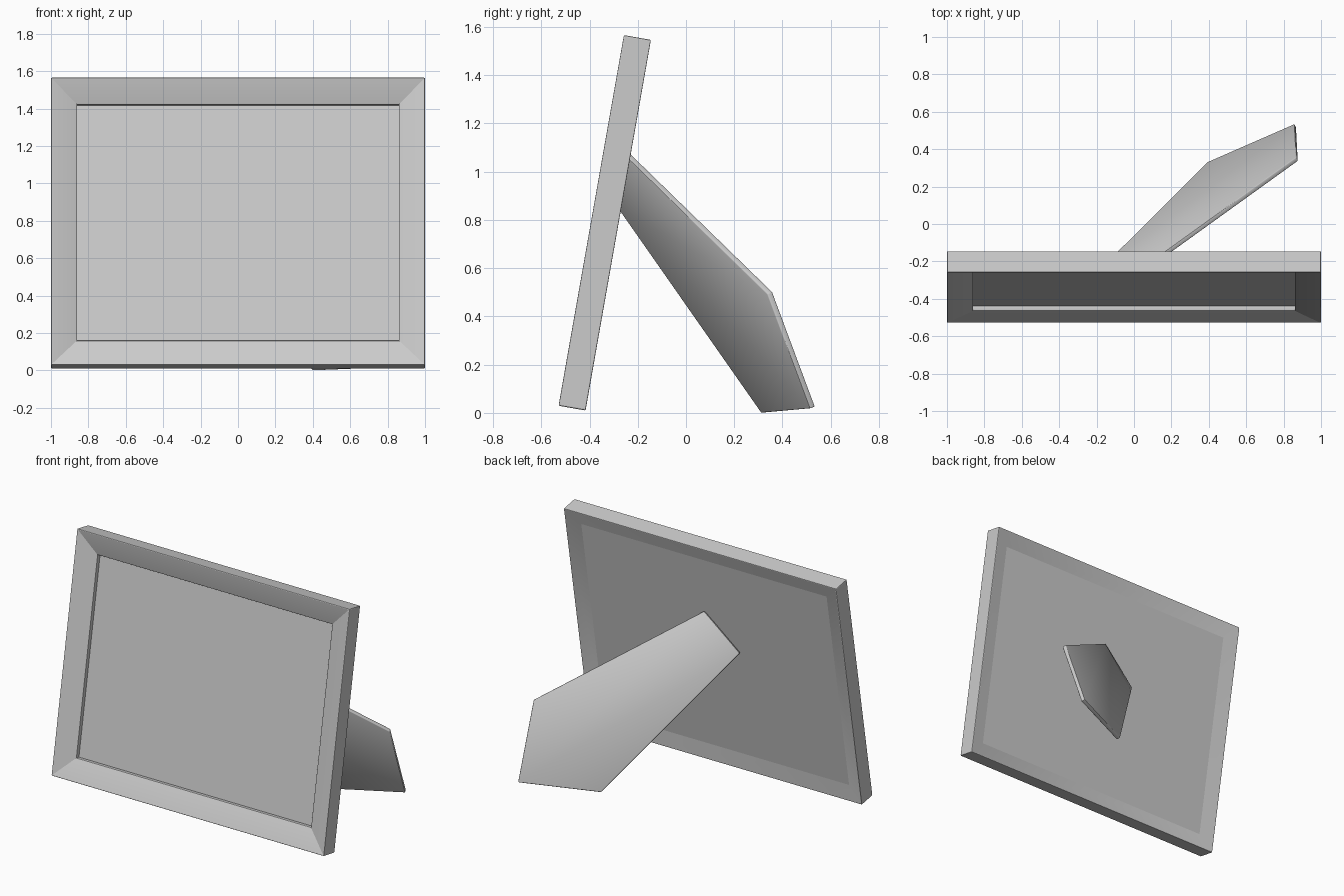
import bpy, bmesh, math
from mathutils import Matrix, Vector

cube = bpy.data.objects.get("Cube")
if cube:
    bpy.data.objects.remove(cube, do_unlink=True)

grey = bpy.data.materials.new("plain grey")
grey.use_nodes = True
colour = (0.6, 0.6, 0.6, 1)
grey.diffuse_color = colour
grey.node_tree.nodes["Principled BSDF"].inputs["Base Color"].default_value = colour

WIDTH, HEIGHT = 2.0, 1.56
LEAN = Matrix.Translation((0, -0.53, 0.03)) @ Matrix.Rotation(math.radians(-10), 4, 'X')


def finish(name, bm, matrix, bevel=0.0, smooth=22.5):
    """Soften convex edges, then turn the bmesh into a placed object."""
    bmesh.ops.recalc_face_normals(bm, faces=bm.faces)
    if bevel:
        edges = [e for e in bm.edges if e.calc_face_angle_signed() > math.radians(50)]
        bmesh.ops.bevel(bm, geom=edges, offset=bevel, segments=2, profile=0.5,
                        affect='EDGES')
    mesh = bpy.data.meshes.new(name)
    bm.to_mesh(mesh)
    bm.free()
    mesh.materials.append(grey)
    obj = bpy.data.objects.new(name, mesh)
    obj.matrix_world = matrix
    bpy.context.collection.objects.link(obj)
    bpy.ops.object.select_all(action='DESELECT')
    obj.select_set(True)
    bpy.context.view_layer.objects.active = obj
    bpy.ops.object.shade_smooth_by_angle(angle=math.radians(smooth))
    return obj


# Mitred border: one moulding section (inset, depth) carried round the rectangle
section = [(0, 0), (0.14, 0.042), (0.14, 0.08), (0.1, 0.09), (0, 0.117)]
bm = bmesh.new()
loops = []
for inset, depth in section:
    x, low, high = WIDTH / 2 - inset, inset, HEIGHT - inset
    loops.append([bm.verts.new((px, depth, pz)) for px, pz in
                  ((-x, low), (x, low), (x, high), (-x, high))])
for i, loop in enumerate(loops):
    following = loops[(i + 1) % len(loops)]
    for j in range(4):
        k = (j + 1) % 4
        bm.faces.new((loop[j], loop[k], following[k], following[j]))
finish("frame_border", bm, LEAN, bevel=0.006)

# Panel held inside the border
bm = bmesh.new()
bmesh.ops.create_cube(bm, size=1, matrix=Matrix.Translation((0, 0.079, HEIGHT / 2))
                      @ Matrix.Diagonal((WIDTH - 0.2, 0.022, HEIGHT - 0.2, 1)))
finish("picture_panel", bm, LEAN)

# Tapered stand leg, a pentagonal plate set askew behind the panel
along = Vector((0.613, 0.512, -0.615)).normalized()
facing = along.cross(Vector((0.699, 0.044, 0.714))).normalized()
across = facing.cross(along)
placing = Matrix((across, along, facing)).transposed().to_4x4()
placing.translation = (0.63, 0.345, 0.255)
outline = [(-0.343, 0), (0, 0.375), (0.343, 0), (0.165, -1.165), (-0.165, -1.19)]
bm = bmesh.new()
face = bm.faces.new([bm.verts.new((u, v, 0)) for u, v in outline])
grown = bmesh.ops.extrude_face_region(bm, geom=[face])["geom"]
bmesh.ops.translate(bm, vec=(0, 0, 0.025),
                    verts=[g for g in grown if isinstance(g, bmesh.types.BMVert)])
finish("stand_leg", bm, placing, bevel=0.005, smooth=40)
